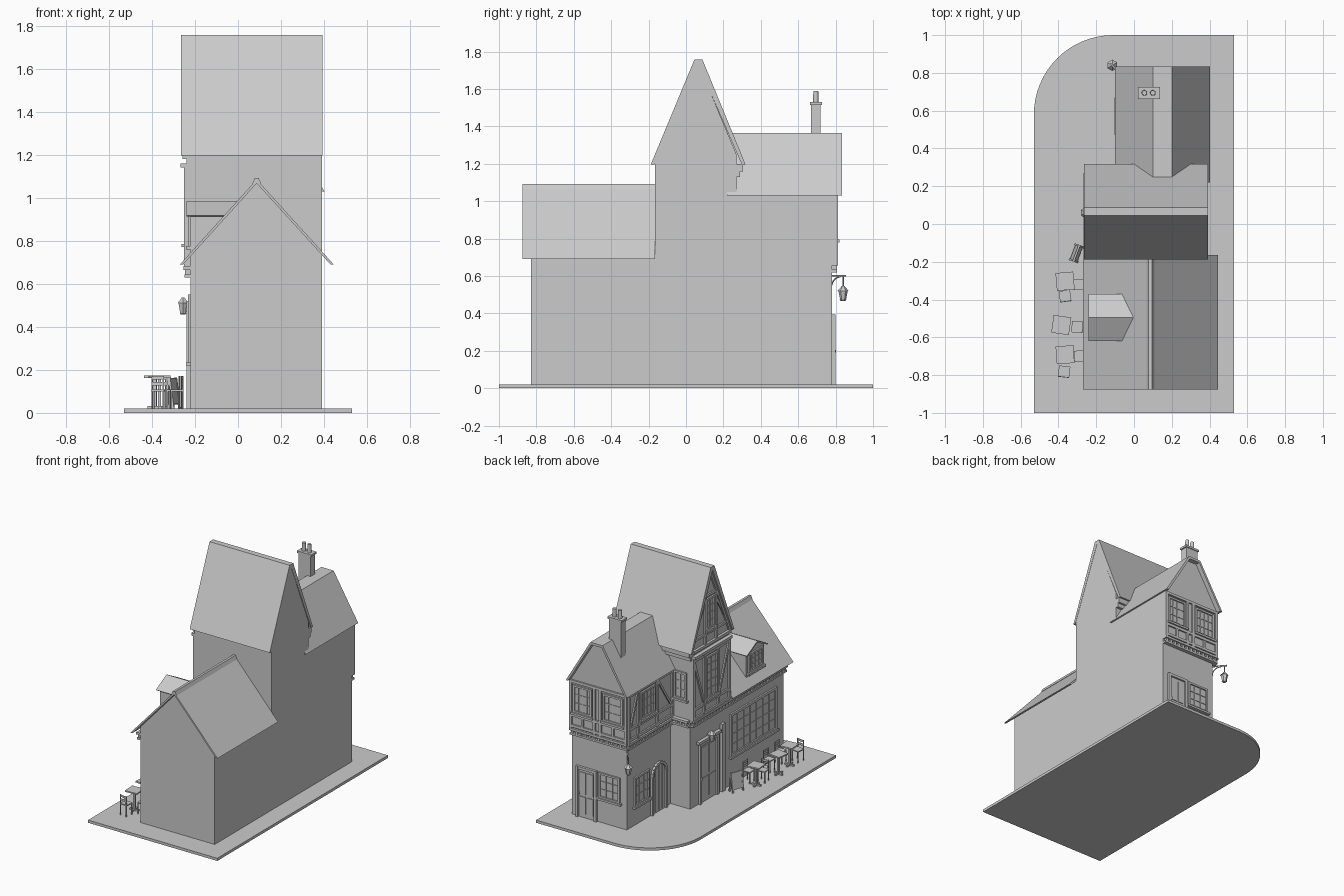
import bpy, bmesh, math
from mathutils import Vector, Matrix

if "Cube" in bpy.data.objects:
    bpy.data.objects.remove(bpy.data.objects["Cube"])

grey = bpy.data.materials.new("stone_grey")
grey.diffuse_color = (0.6, 0.6, 0.6, 1)
grey.use_nodes = True
grey.node_tree.nodes["Principled BSDF"].inputs["Base Color"].default_value = grey.diffuse_color
parts = {}

def bm_of(name):
    return parts.setdefault(name, bmesh.new())

def box(name, x0, x1, y0, y1, z0, z1, M=Matrix()):
    m = Matrix.Translation(((x0+x1)/2, (y0+y1)/2, (z0+z1)/2)) @ Matrix.Diagonal((x1-x0, y1-y0, z1-z0, 1))
    bmesh.ops.create_cube(bm_of(name), size=1, matrix=M @ m)

def cone(name, x, y, z0, z1, r0, r1, n=6):
    bmesh.ops.create_cone(bm_of(name), cap_ends=True, segments=n, radius1=r0, radius2=r1, depth=z1-z0,
                          matrix=Matrix.Translation((x, y, (z0+z1)/2)))

def prism(name, pts, axis, a, b):
    """Extrude a 2D outline along an axis from a to b."""
    put = {'x': lambda p: (a, p[0], p[1]), 'y': lambda p: (p[0], a, p[1]), 'z': lambda p: (p[0], p[1], a)}[axis]
    bm = bm_of(name)
    f = bm.faces.new([bm.verts.new(put(p)) for p in pts])
    r = bmesh.ops.extrude_face_region(bm, geom=[f])
    d = Vector([(b-a) if k == axis else 0 for k in 'xyz'])
    bmesh.ops.translate(bm, vec=d, verts=[v for v in r['geom'] if isinstance(v, bmesh.types.BMVert)])

def bar(name, p, q, w, n, d):
    """Square bar from p to q, w wide across, d deep along n."""
    p, q, n = Vector(p), Vector(q), Vector(n)
    t = (q-p).normalized()
    n = (n - t*n.dot(t)).normalized()
    s = t.cross(n)
    m = Matrix((t*(q-p).length, s*w, n*d)).transposed().to_4x4()
    bmesh.ops.create_cube(bm_of(name), size=1, matrix=Matrix.Translation((p+q)/2) @ m)

class Face:
    """A wall plane: 'W' faces -x with (y, z), 'N' faces +y with (x, z)."""
    def __init__(self, side, c):
        self.side, self.c = side, c
        self.n = Vector((-1, 0, 0)) if side == 'W' else Vector((0, 1, 0))
    def at(self, u, z):
        return Vector((self.c, u, z)) if self.side == 'W' else Vector((u, self.c, z))
    def beam(self, name, u0, z0, u1, z1, w=0.02, d=0.012):
        bar(name, self.at(u0, z0), self.at(u1, z1), w, self.n, 2*d)
    def plate(self, name, u0, u1, z0, z1, d):
        self.beam(name, u0, (z0+z1)/2, u1, (z0+z1)/2, z1-z0, d)
    def window(self, name, u0, u1, z0, z1, cols, rows, fr=0.014, sill=True):
        self.plate(name+"_glass", u0, u1, z0, z1, 0.002)
        for u in (u0, u1):
            self.plate(name+"_frame", u-fr/2, u+fr/2, z0-fr/2, z1+fr/2, 0.012)
        for z in (z0, z1):
            self.plate(name+"_frame", u0, u1, z-fr/2, z+fr/2, 0.0118)
        for i in range(1, cols):
            u = u0+(u1-u0)*i/cols
            self.plate(name+"_frame", u-0.003, u+0.003, z0, z1, 0.007)
        for j in range(1, rows):
            z = z0+(z1-z0)*j/rows
            self.plate(name+"_frame", u0, u1, z-0.003, z+0.003, 0.0065)
        if sill:
            self.plate(name+"_sill", u0-0.02, u1+0.02, z0-0.02, z0-0.005, 0.022)
    def cornice(self, name, u0, u1, z0=0.63):
        self.plate(name, u0, u1, z0, z0+0.014, 0.028)
        self.plate(name, u0, u1, z0+0.035, z0+0.052, 0.034)
        k = int((u1-u0)/0.035)
        for i in range(k):
            u = u0+(i+0.5)*(u1-u0)/k
            self.plate(name+"_blocks", u-0.008, u+0.008, z0+0.012, z0+0.037, 0.026)
    def door(self, name, u0, u1, z1):
        self.plate(name, u0, u1, 0.02, z1, 0.004)
        for u in (u0, u1):
            self.plate(name+"_frame", u-0.01, u+0.01, 0.02, z1+0.01, 0.018)
        self.plate(name+"_frame", u0, u1, z1-0.01, z1+0.01, 0.0175)
        m, h = (u0+u1)/2, z1-0.03
        for a, b in ((u0+0.02, m-0.006), (m+0.006, u1-0.02)):
            for za, zb in ((0.05, 0.05+h*0.35), (0.07+h*0.35, h)):
                self.plate(name+"_panels", a, b, za, zb, 0.009)
        self.plate(name+"_handle", u1-0.02, u1-0.012, 0.19, 0.21, 0.016)

# Pavement with one rounded corner
arc = [(-0.11-0.42*math.cos(a), 0.58+0.42*math.sin(a)) for a in [math.pi/2*i/16 for i in range(17)]]
prism("pavement", [(-0.53, -1), *arc, (0.53, 1), (0.53, -1)], 'z', 0, 0.02)

# Front wing
prism("front_wing_walls", [(-0.22, 0.02), (0.39, 0.02), (0.39, 0.735), (0.087, 1.07), (-0.22, 0.735)], 'y', -0.83, -0.16)
prism("front_wing_roof", [(-0.27, 0.69), (0.087, 1.085), (0.445, 0.69), (0.43, 0.69), (0.087, 1.067), (-0.255, 0.69)], 'y', -0.875, -0.165)
prism("front_wing_ridge", [(0.066, 1.065), (0.078, 1.092), (0.096, 1.092), (0.108, 1.065)], 'y', -0.875, -0.165)
west = Face('W', -0.22)
west.cornice("front_wing_cornice", -0.83, -0.165)
west.window("shop_window", -0.73, -0.21, 0.24, 0.54, 7, 4, 0.02)

# Dormer
prism("dormer_walls", [(-0.6, 0.72), (-0.39, 0.72), (-0.39, 0.925), (-0.495, 0.972), (-0.6, 0.925)], 'x', -0.22, -0.05)
prism("dormer_roof", [(-0.62, 0.918), (-0.495, 0.985), (-0.37, 0.918), (-0.378, 0.912), (-0.495, 0.972), (-0.612, 0.912)], 'x', -0.24, 0.0)
west.window("dormer_window", -0.575, -0.415, 0.78, 0.905, 4, 3)

# Tower
box("tower_ground_walls", -0.22, 0.39, -0.165, 0.265, 0.02, 0.67)
prism("tower_upper_walls", [(-0.165, 0.66), (0.27, 0.66), (0.27, 1.25), (0.066, 1.735), (-0.165, 1.22)], 'x', -0.24, 0.39)
prism("tower_roof", [(-0.188, 1.197), (0.045, 1.757), (0.088, 1.757), (0.318, 1.197), (0.298, 1.197),
                     (0.066, 1.73), (-0.168, 1.197)], 'x', -0.265, 0.392)
box("tower_eave_corbel", -0.24, 0.39, 0.26, 0.29, 1.13, 1.16)
box("tower_eave_corbel", -0.24, 0.39, 0.26, 0.305, 1.16, 1.2)
west.cornice("tower_cornice", -0.165, 0.265)
Face('N', 0.265).cornice("tower_side_cornice", -0.22, -0.06)
tw = Face('W', -0.24)
for u in (-0.155, -0.03, 0.135, 0.26):
    tw.beam("tower_timbers", u, 0.68, u, 1.14)
for z in (0.69, 0.76, 1.12):
    tw.beam("tower_timbers", -0.165, z, 0.27, z, 0.02, 0.011)
tw.beam("tower_timbers", -0.15, 1.1, -0.035, 0.77, 0.018, 0.01)
tw.beam("tower_timbers", 0.25, 1.1, 0.14, 0.77, 0.018, 0.01)
tw.window("tower_window", -0.01, 0.115, 0.79, 1.09, 2, 5)
tw.plate("gable_beam", -0.165, 0.27, 1.14, 1.16, 0.028)
tw.plate("gable_beam", -0.165, 0.27, 1.18, 1.2, 0.018)
tw.beam("gable_timbers", -0.16, 1.2, 0.06, 1.71, 0.022)
tw.beam("gable_timbers", 0.29, 1.2, 0.072, 1.71, 0.022)
for u in (0.0, 0.13):
    tw.beam("gable_timbers", u, 1.2, u, 1.55, 0.016)
for z in (1.27, 1.55):
    k = 0.21*(1-(z-1.2)/0.54)
    tw.beam("gable_timbers", 0.066-k, z, 0.066+k, z, 0.018, 0.011)
tw.beam("gable_timbers", -0.13, 1.28, 0.0, 1.5, 0.015, 0.009)
tw.beam("gable_timbers", 0.26, 1.28, 0.13, 1.5, 0.015, 0.009)
tw.window("gable_window", 0.02, 0.11, 1.3, 1.52, 2, 4)
Face('N', 0.27).window("tower_side_window", -0.19, -0.1, 0.83, 1.02, 2, 3)
west.door("tower_door", -0.04, 0.16, 0.46)
west.plate("tower_door_lintel", -0.07, 0.19, 0.47, 0.49, 0.025)
west.plate("pilaster", -0.12, -0.085, 0.02, 0.52, 0.02)

# Back wing
box("back_wing_ground_walls", -0.06, 0.39, 0.25, 0.78, 0.02, 0.67)
prism("back_wing_upper_walls", [(-0.08, 0.66), (0.39, 0.66), (0.39, 1.035), (0.195, 1.35), (0.105, 1.35), (-0.08, 1.035)], 'y', 0.25, 0.8)
prism("back_wing_roof", [(-0.1, 1.03), (0.1, 1.365), (0.2, 1.365), (0.402, 1.03), (0.384, 1.03),
                         (0.192, 1.347), (0.108, 1.347), (-0.082, 1.03)], 'y', 0.22, 0.835)
bw, bn = Face('W', -0.06), Face('N', 0.78)
bw.cornice("back_wing_cornice", 0.265, 0.8, 0.62)
bn.cornice("back_wing_cornice", -0.08, 0.39, 0.62)
uw, un = Face('W', -0.08), Face('N', 0.8)
for u in (0.79, 0.68, 0.46, 0.28):
    uw.beam("back_wing_timbers", u, 0.67, u, 1.03)
for z in (0.69, 0.77, 1.02):
    uw.beam("back_wing_timbers", 0.27, z, 0.8, z, 0.02, 0.011)
    un.beam("back_wing_timbers", -0.08, z, 0.39, z, 0.02, 0.011)
uw.beam("back_wing_timbers", 0.77, 0.78, 0.69, 1.01, 0.016, 0.01)
uw.beam("back_wing_timbers", 0.3, 0.78, 0.45, 1.01, 0.016, 0.01)
for u in (-0.07, 0.14, 0.19, 0.38):
    un.beam("back_wing_timbers", u, 0.67, u, 1.03)
for u in (0.035, 0.285):
    un.beam("back_wing_timbers", u, 0.69, u, 0.77, 0.016, 0.01)
uw.window("back_side_window", 0.49, 0.65, 0.8, 0.99, 4, 3)
un.window("back_window_left", 0.215, 0.355, 0.8, 0.99, 4, 3)
un.window("back_window_right", -0.04, 0.11, 0.8, 0.99, 4, 3)
bn.door("back_door", 0.19, 0.34, 0.385)
bn.window("back_shop_window", 0.0, 0.16, 0.21, 0.385, 3, 3)
bw.window("side_shop_window", 0.53, 0.69, 0.17, 0.37, 3, 3)
# Arched side door
r, uc, zc = 0.08, 0.41, 0.3
ring = [(uc+r*math.cos(math.pi*i/10), zc+r*math.sin(math.pi*i/10)) for i in range(11)]
prism("arched_door", [(uc-r, 0.02), (uc+r, 0.02)] + ring, 'x', -0.06, -0.064)
edge = [(uc+r, 0.02)] + ring + [(uc-r, 0.02)]
for p, q in zip(edge, edge[1:]):
    bw.beam("arched_door_frame", *p, *q, 0.018, 0.016)
for u in (-0.04, 0, 0.04):
    bw.plate("arched_door_boards", uc+u-0.004, uc+u+0.004, 0.03, 0.36, 0.008)

# Chimney
box("chimney", 0.03, 0.128, 0.668, 0.72, 1.2, 1.515)
box("chimney_cap", 0.02, 0.137, 0.662, 0.726, 1.515, 1.53)
for x in (0.055, 0.1):
    cone("chimney_pots", x, 0.694, 1.53, 1.59, 0.015, 0.013, 12)

# Lanterns
def lantern(name, x, y, z):
    cone(name, x, y, z-0.008, z, 0.012, 0.02)
    cone(name, x, y, z, z+0.045, 0.016, 0.025)
    cone(name, x, y, z+0.045, z+0.072, 0.03, 0.006)
lantern("door_lantern", -0.255, 0.06, 0.465)
bar("door_lantern_arm", (-0.22, 0.06, 0.495), (-0.245, 0.06, 0.495), 0.012, (0, 0, 1), 0.012)
lantern("corner_lantern", -0.115, 0.84, 0.475)
c, out = Vector((-0.06, 0.775, 0)), Vector((-0.055, 0.065, 0))
bar("lantern_bracket", c+Vector((0, 0, 0.6)), c+out*1.2+Vector((0, 0, 0.6)), 0.008, (0, 0, 1), 0.008)
bar("lantern_bracket", c+out+Vector((0, 0, 0.54)), c+out+Vector((0, 0, 0.6)), 0.005, out, 0.005)
sw = [c+out*0.75*(1-math.cos(t))+Vector((0, 0, 0.53+0.065*math.sin(t))) for t in [math.pi/2*i/6 for i in range(7)]]
for p, q in zip(sw, sw[1:]):
    bar("lantern_bracket", p, q, 0.006, (1, 1, 0), 0.006)

# Cafe tables
def table(x, y, deg):
    M = Matrix.Translation((x, y, 0.02)) @ Matrix.Rotation(math.radians(deg), 4, 'Z')
    box("tables", -0.047, 0.047, -0.047, 0.047, 0.143, 0.153, M)
    box("tables", -0.007, 0.007, -0.007, 0.007, 0.01, 0.145, M)
    box("tables", -0.035, 0.035, -0.006, 0.006, 0, 0.012, M)
    box("tables", -0.006, 0.006, -0.035, 0.035, 0, 0.011, M)

# Chairs, back on local +x
def chair(x, y, deg):
    M = Matrix.Translation((x, y, 0.02)) @ Matrix.Rotation(math.radians(deg), 4, 'Z')
    box("chairs", -0.03, 0.03, -0.03, 0.03, 0.08, 0.088, M)
    for sy in (-0.026, 0.026):
        box("chairs", -0.03, -0.024, sy-0.003, sy+0.003, 0, 0.082, M)
        box("chairs", 0.025, 0.031, sy-0.003, sy+0.003, 0, 0.152, M)
    for z in (0.108, 0.135):
        box("chairs", 0.026, 0.03, -0.026, 0.026, z, z+0.015, M)

for t in ((-0.365, -0.303, 5), (-0.385, -0.535, -8), (-0.365, -0.692, 4)):
    table(*t)
for s in ((-0.365, -0.382, -82), (-0.29, -0.32, 0), (-0.3, -0.545, -4), (-0.37, -0.782, -97), (-0.285, -0.7, 3)):
    chair(*s)

# Folding pavement sign
M = Matrix.Translation((-0.305, -0.155, 0.02)) @ Matrix.Rotation(math.radians(-20), 4, 'Z')
for s in (-1, 1):
    L = M @ Matrix.Translation((s*0.011, 0, 0.07)) @ Matrix.Rotation(-s*0.13, 4, 'Y')
    box("pavement_sign", -0.003, 0.003, -0.045, 0.045, -0.05, 0.072, L)
    for y in (-0.042, 0.042):
        box("pavement_sign", -0.005, 0.005, y-0.005, y+0.005, -0.07, 0.074, L)

# Turn each collected part into an object
for name, bm in parts.items():
    bmesh.ops.recalc_face_normals(bm, faces=bm.faces)
    me = bpy.data.meshes.new(name)
    bm.to_mesh(me)
    bm.free()
    me.materials.append(grey)
    bpy.context.collection.objects.link(bpy.data.objects.new(name, me))
